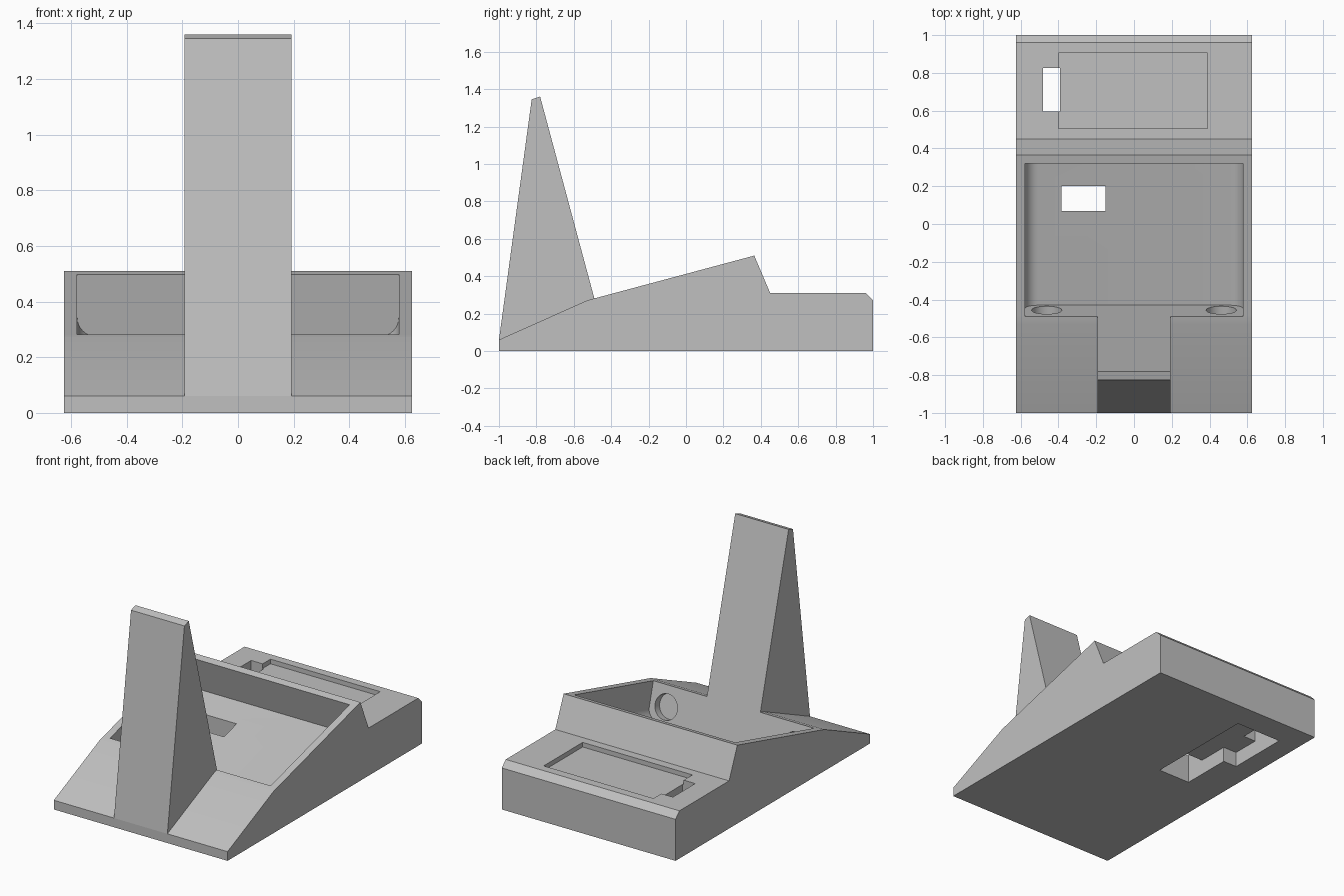
import bpy, bmesh, math
from mathutils import Matrix, Vector

if "Cube" in bpy.data.objects:
    bpy.data.objects.remove(bpy.data.objects["Cube"])

# Single plastic colour
grey = bpy.data.materials.new("plain_grey")
grey.use_nodes = True
COLOUR = (0.53, 0.53, 0.53, 1)
grey.diffuse_color = COLOUR
grey.node_tree.nodes["Principled BSDF"].inputs["Base Color"].default_value = COLOUR

TILT = math.radians(15)


def prism(name, points, offset):
    """Extrude a closed 3D outline along offset."""
    bm = bmesh.new()
    face = bm.faces.new([bm.verts.new(p) for p in points])
    grown = bmesh.ops.extrude_face_region(bm, geom=[face])["geom"]
    verts = [g for g in grown if isinstance(g, bmesh.types.BMVert)]
    bmesh.ops.translate(bm, verts=verts, vec=offset)
    bmesh.ops.recalc_face_normals(bm, faces=bm.faces)
    mesh = bpy.data.meshes.new(name)
    bm.to_mesh(mesh)
    bm.free()
    obj = bpy.data.objects.new(name, mesh)
    bpy.context.collection.objects.link(obj)
    obj.data.materials.append(grey)
    return obj


def side_profile(name, profile, half):
    return prism(name, [(-half, y, z) for y, z in profile], (2 * half, 0, 0))


def box(name, x, y, z):
    corners = [(x[0], y[0]), (x[1], y[0]), (x[1], y[1]), (x[0], y[1])]
    return prism(name, [(a, b, z[0]) for a, b in corners], (0, 0, z[1] - z[0]))


def cut(target, cutter):
    mod = target.modifiers.new("cut", 'BOOLEAN')
    mod.operation = 'DIFFERENCE'
    mod.solver = 'EXACT'
    mod.object = cutter
    bpy.context.view_layer.objects.active = target
    bpy.ops.object.modifier_apply(modifier=mod.name)
    bpy.data.objects.remove(cutter)


# Wedge body and upright
body = side_profile("wedge_body", [
    (-1, 0), (1, 0), (1, 0.27), (0.96, 0.31), (0.45, 0.31),
    (0.365, 0.51), (-0.49, 0.281), (-0.53, 0.27), (-1, 0.06)], 0.625)
upright = side_profile("upright", [
    (-1, 0.06), (-0.825, 1.345), (-0.78, 1.36), (-0.49, 0.281), (-0.55, 0.1)], 0.192)

# Tilted pocket with rounded lower edges
slope = Matrix.Translation((0, -0.49, 0.281)) @ Matrix.Rotation(TILT, 4, 'X')
HALF, DEPTH, R = 0.578, 0.232, 0.07
outline = [(HALF, 0, 0.05), (-HALF, 0, 0.05)]
for sign, start in ((-1, 0), (1, 90)):
    for i in range(9):
        a = math.radians(start + i * 11.25)
        outline.append((sign * (HALF - R) - R * math.cos(a), 0,
                        R - DEPTH - R * math.sin(a)))
pocket = prism("pocket_cutter", outline, (0, 0.84, 0))
pocket.data.transform(slope)
cut(body, pocket)

# Round blind holes in the front wall of the pocket
for side in (-1, 1):
    ring = [(side * 0.462 + 0.08 * math.cos(t), 0.03, -0.132 + 0.08 * math.sin(t))
            for t in (i * math.tau / 32 for i in range(32))]
    hole = prism("hole_cutter", ring, (0, -0.08, 0))
    hole.data.transform(slope)
    cut(body, hole)

# Rear recess, cable slots and the channel underneath
for name, x, y, z in [
        ("recess_cutter", (-0.4, 0.39), (0.505, 0.905), (0.28, 0.4)),
        ("rear_slot_cutter", (-0.483, -0.392), (0.595, 0.825), (-0.1, 0.4)),
        ("pocket_slot_cutter", (-0.383, -0.15), (0.07, 0.2), (-0.1, 0.3)),
        ("channel_cutter", (-0.383, -0.15), (0.07, 0.5), (-0.1, 0.1)),
        ("rear_channel_cutter", (-0.483, -0.15), (0.41, 0.825), (-0.1, 0.1))]:
    cut(body, box(name, x, y, z))

# Smooth the curved parts, keep edges crisp
bpy.ops.object.select_all(action='DESELECT')
for obj in (body, upright):
    obj.select_set(True)
bpy.context.view_layer.objects.active = body
bpy.ops.object.shade_smooth_by_angle(angle=math.radians(14))
